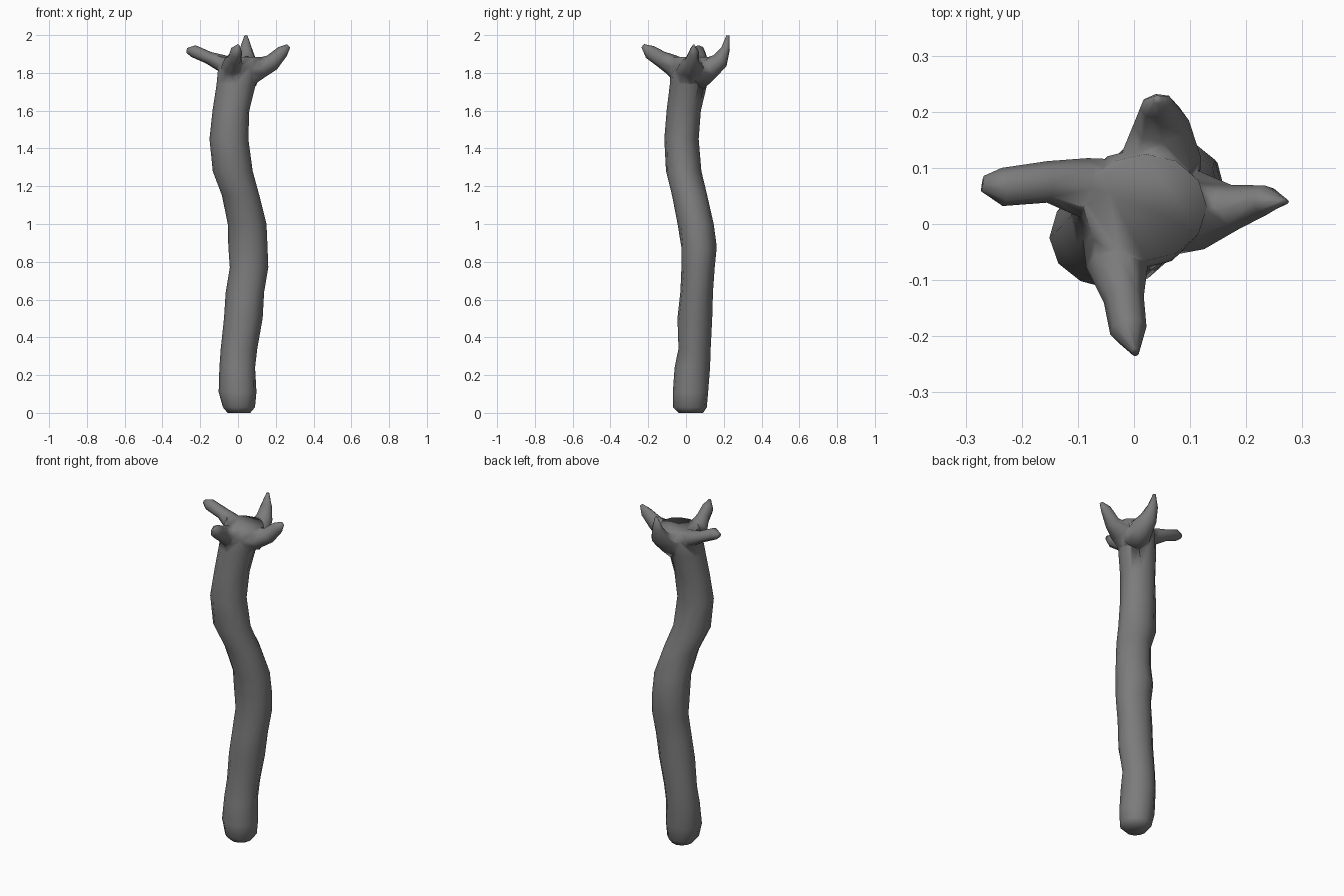
import bpy, bmesh, math, random
from mathutils import Vector

random.seed(4)


def make_object(name, rings):
    """Skin a list of vertex rings and cap both ends."""
    bm = bmesh.new()
    loops = [[bm.verts.new(p) for p in ring] for ring in rings]
    n = len(loops[0])
    for a, b in zip(loops, loops[1:]):
        for i in range(n):
            j = (i + 1) % n
            bm.faces.new((a[i], a[j], b[j], b[i]))
    bm.faces.new(loops[0][::-1])
    bm.faces.new(loops[-1])
    bmesh.ops.recalc_face_normals(bm, faces=bm.faces)
    mesh = bpy.data.meshes.new(name)
    bm.to_mesh(mesh)
    bm.free()
    mesh.materials.append(bark)
    ob = bpy.data.objects.new(name, mesh)
    bpy.context.collection.objects.link(ob)
    return ob


# Dark grey bark
bark = bpy.data.materials.new("bark")
bark.diffuse_color = (0.2, 0.2, 0.2, 1)

# Trunk: z, then x range and y range of each cross-section
SECTIONS = [
    (0.00, -0.055, 0.065, -0.04, 0.09),
    (0.03, -0.08, 0.09, -0.07, 0.11),
    (0.11, -0.10, 0.10, -0.072, 0.12),
    (0.24, -0.097, 0.093, -0.06, 0.125),
    (0.34, -0.092, 0.10, -0.038, 0.13),
    (0.50, -0.074, 0.128, -0.047, 0.137),
    (0.64, -0.062, 0.142, -0.032, 0.143),
    (0.77, -0.047, 0.162, -0.024, 0.152),
    (0.88, -0.05, 0.159, -0.027, 0.162),
    (1.00, -0.055, 0.152, -0.042, 0.145),
    (1.15, -0.082, 0.117, -0.077, 0.114),
    (1.28, -0.137, 0.077, -0.107, 0.082),
    (1.45, -0.149, 0.057, -0.117, 0.068),
    (1.60, -0.132, 0.062, -0.102, 0.082),
    (1.74, -0.115, 0.095, -0.085, 0.11),
    (1.83, -0.105, 0.125, -0.08, 0.135),
    (1.885, -0.09, 0.13, -0.065, 0.125),
]
SIDES = 12
rings = []
for k, (z, x0, x1, y0, y1) in enumerate(SECTIONS):
    ring = []
    for i in range(SIDES):
        t = math.tau * i / SIDES
        r = 1 + (random.uniform(-0.04, 0.03) if 1 < k < 15 else 0)
        ring.append(((x0 + x1) / 2 + r * (x1 - x0) / 2 * math.cos(t),
                     (y0 + y1) / 2 + r * (y1 - y0) / 2 * math.sin(t), z))
    rings.append(ring)
trunk = make_object("trunk", rings)


def branch(name, path):
    """Tapered stub along x, y, z, half width, half height points."""
    pts = [Vector(p[:3]) for p in path]
    out = []
    for k, p in enumerate(pts):
        d = (pts[min(k + 1, len(pts) - 1)] - pts[max(k - 1, 0)]).normalized()
        side = d.cross(Vector((0, 0, 1))).normalized()
        up = side.cross(d)
        w, h = path[k][3:]
        out.append([p + side * w * math.cos(a) + up * h * math.sin(a)
                    for a in (math.tau * i / 8 for i in range(8))])
    return make_object(name, out)


# Four broken branch stubs around the top
branches = [
    branch("left_branch", [(-0.02, 0.055, 1.82, 0.06, 0.055), (-0.09, 0.065, 1.853, 0.053, 0.045),
                           (-0.155, 0.075, 1.88, 0.037, 0.033), (-0.235, 0.066, 1.915, 0.034, 0.033),
                           (-0.27, 0.072, 1.918, 0.014, 0.014)]),
    branch("front_branch", [(-0.025, -0.01, 1.80, 0.07, 0.07), (-0.03, -0.075, 1.843, 0.055, 0.055),
                            (-0.018, -0.135, 1.875, 0.036, 0.043), (-0.01, -0.19, 1.91, 0.033, 0.038),
                            (0.002, -0.228, 1.943, 0.007, 0.012)]),
    branch("right_branch", [(0.04, 0.02, 1.79, 0.08, 0.07), (0.12, 0.025, 1.827, 0.07, 0.055),
                            (0.18, 0.03, 1.855, 0.04, 0.045), (0.235, 0.043, 1.912, 0.026, 0.033),
                            (0.268, 0.04, 1.943, 0.005, 0.012)]),
    branch("back_branch", [(0.035, 0.05, 1.78, 0.08, 0.08), (0.05, 0.125, 1.825, 0.07, 0.06),
                           (0.048, 0.18, 1.865, 0.05, 0.045), (0.042, 0.21, 1.93, 0.032, 0.023),
                           (0.042, 0.222, 1.998, 0.008, 0.008)]),
]

# Fuse the stubs into the trunk
bpy.context.view_layer.objects.active = trunk
trunk.select_set(True)
for b in branches:
    mod = trunk.modifiers.new("fuse", "BOOLEAN")
    mod.operation = "UNION"
    mod.solver = "EXACT"
    mod.object = b
    bpy.ops.object.modifier_apply(modifier=mod.name)
    bpy.data.objects.remove(b, do_unlink=True)

# Smooth everywhere so stubs and rims blend into the trunk
bpy.ops.object.shade_smooth()
